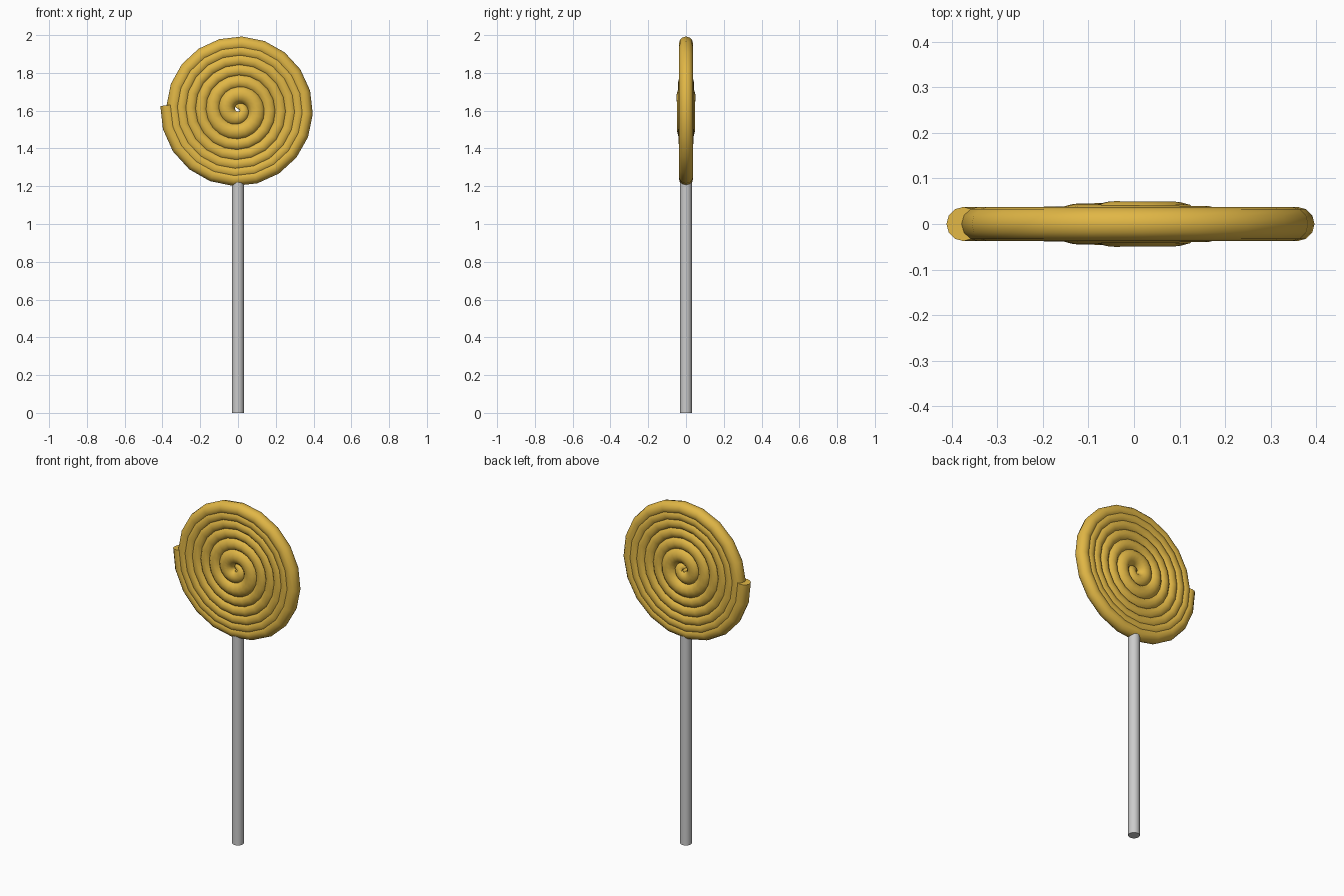
import bpy, math

if "Cube" in bpy.data.objects:
    bpy.data.objects.remove(bpy.data.objects["Cube"])

CENTER_Z = 1.605
TURNS, STEPS = 6.76, 20


def lerp_keys(t, keys):
    for (a, u), (b, v) in zip(keys, keys[1:]):
        if t <= b:
            return u + (v - u) * (t - a) / (b - a)
    return keys[-1][1]


# Candy: a tube wound clockwise from the middle, turns tightening outwards
thickness = [(0, 0.02), (0.3, 0.036), (0.9, 0.05), (1.4, 0.048), (2.2, 0.039), (3, 0.0375), (TURNS, 0.0375)]
curve = bpy.data.curves.new("candy_spiral", "CURVE")
curve.dimensions = "3D"
curve.bevel_depth = 1.0
curve.bevel_resolution = 4
curve.use_fill_caps = True
spline = curve.splines.new("POLY")
count = int(TURNS * STEPS) + 1
spline.points.add(count - 1)
for i, p in enumerate(spline.points):
    t = TURNS * i / (count - 1)
    r = 0.004 + 0.0805 * t - 0.0038 * t * t
    a = math.tau * t
    p.co = (r * math.sin(a), 0, CENTER_Z + r * math.cos(a), 1)
    p.radius = lerp_keys(t, thickness)
candy = bpy.data.objects.new("candy_spiral", curve)
bpy.context.collection.objects.link(candy)
bpy.context.view_layer.objects.active = candy
candy.select_set(True)
bpy.ops.object.convert(target="MESH")
candy = bpy.context.object
bpy.ops.object.shade_smooth_by_angle(angle=math.radians(60))
mat = bpy.data.materials.new("candy_yellow")
mat.diffuse_color = (0.75, 0.47, 0.06, 1)
mat.use_nodes = True
mat.node_tree.nodes["Principled BSDF"].inputs["Base Color"].default_value = mat.diffuse_color
candy.data.materials.clear()
candy.data.materials.append(mat)

# Stick
bpy.ops.mesh.primitive_cylinder_add(vertices=32, radius=0.031, depth=1.22, location=(0, 0, 0.61))
stick = bpy.context.object
stick.name = "stick"
bpy.ops.object.shade_smooth_by_angle(angle=math.radians(30))
